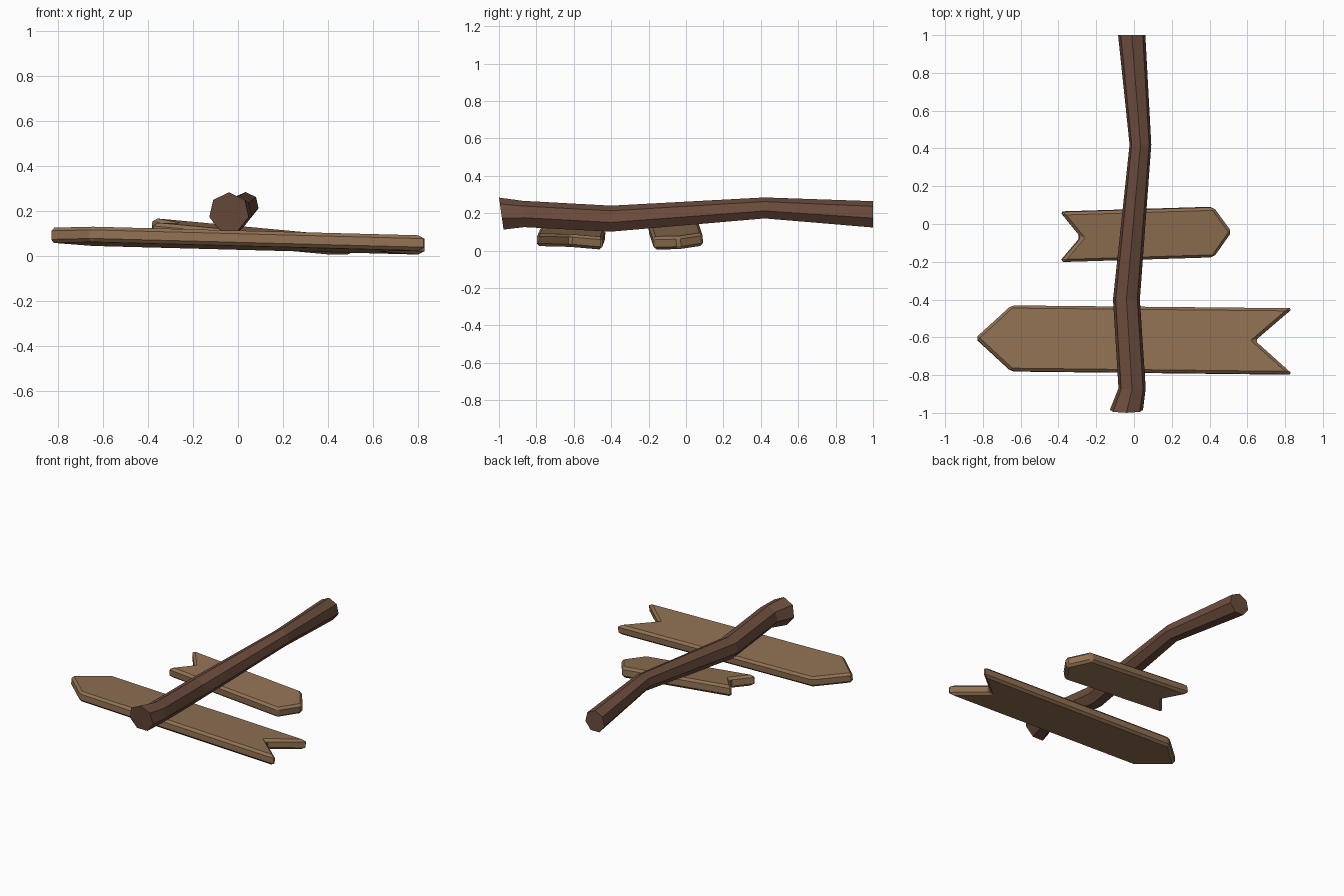
import bpy, bmesh, math

if "Cube" in bpy.data.objects:
    bpy.data.objects.remove(bpy.data.objects["Cube"])


def material(name, rgb):
    m = bpy.data.materials.new(name)
    m.diffuse_color = (*rgb, 1)
    m.use_nodes = True
    m.node_tree.nodes["Principled BSDF"].inputs["Base Color"].default_value = m.diffuse_color
    return m


board_wood = material("light_board_wood", (0.28, 0.165, 0.085))
post_wood = material("dark_post_wood", (0.15, 0.073, 0.046))


def finish(name, bm, mat):
    bmesh.ops.recalc_face_normals(bm, faces=bm.faces)
    mesh = bpy.data.meshes.new(name)
    bm.to_mesh(mesh)
    bm.free()
    mesh.materials.append(mat)
    ob = bpy.data.objects.new(name, mesh)
    bpy.context.collection.objects.link(ob)
    return ob


# Crooked seven-sided post: y, centre x, centre z, radius, end tilt
def make_post(name, rings, sides=7):
    bm = bmesh.new()
    loops = []
    for y, cx, cz, r, tilt in rings:
        loop = []
        for i in range(sides):
            a = 2 * math.pi * i / sides
            dz = r * math.cos(a)
            loop.append(bm.verts.new((cx + r * math.sin(a), y - tilt * dz, cz + dz)))
        loops.append(loop)
    for lo, hi in zip(loops, loops[1:]):
        for i in range(sides):
            j = (i + 1) % sides
            bm.faces.new((lo[i], lo[j], hi[j], hi[i]))
    bm.faces.new(loops[0])
    bm.faces.new(loops[-1])
    return finish(name, bm, post_wood)


make_post("post", [
    (-0.987, -0.040, 0.193, 0.090, 0.14),
    (-0.870, -0.010, 0.192, 0.074, 0.05),
    (-0.400, -0.040, 0.167, 0.073, 0.0),
    (0.420, 0.034, 0.225, 0.059, 0.0),
    (1.000, -0.012, 0.190, 0.074, 0.0),
])


# Arrow boards: outline extruded along a tilted plane, edges chamfered
def make_board(name, outline, plane, thickness):
    z0, sx, sy, yc = plane
    bm = bmesh.new()

    def layer(offset):
        return [bm.verts.new((x - sx * offset, y - sy * offset,
                              z0 + sx * x + sy * (y - yc) + offset))
                for x, y in outline]

    low, high = layer(-thickness / 2), layer(thickness / 2)
    n = len(outline)
    bm.faces.new(low)
    bm.faces.new(high)
    for i in range(n):
        j = (i + 1) % n
        bm.faces.new((low[i], low[j], high[j], high[i]))
    ob = finish(name, bm, board_wood)
    bevel = ob.modifiers.new("chamfer", "BEVEL")
    bevel.width = 0.015
    bevel.segments = 1
    bevel.limit_method = 'ANGLE'
    bevel.angle_limit = math.radians(30)
    return ob


make_board("large_arrow_board",
           [(-0.84, -0.605), (-0.65, -0.78), (0.84, -0.797), (0.64, -0.618),
            (0.84, -0.447), (-0.65, -0.432)],
           (0.070, -0.027, -0.055, -0.61), 0.068)

make_board("small_arrow_board",
           [(0.515, -0.04), (0.42, 0.09), (-0.392, 0.065), (-0.282, -0.07),
            (-0.392, -0.20), (0.42, -0.175)],
           (0.089, -0.095, 0.08, -0.05), 0.070)
